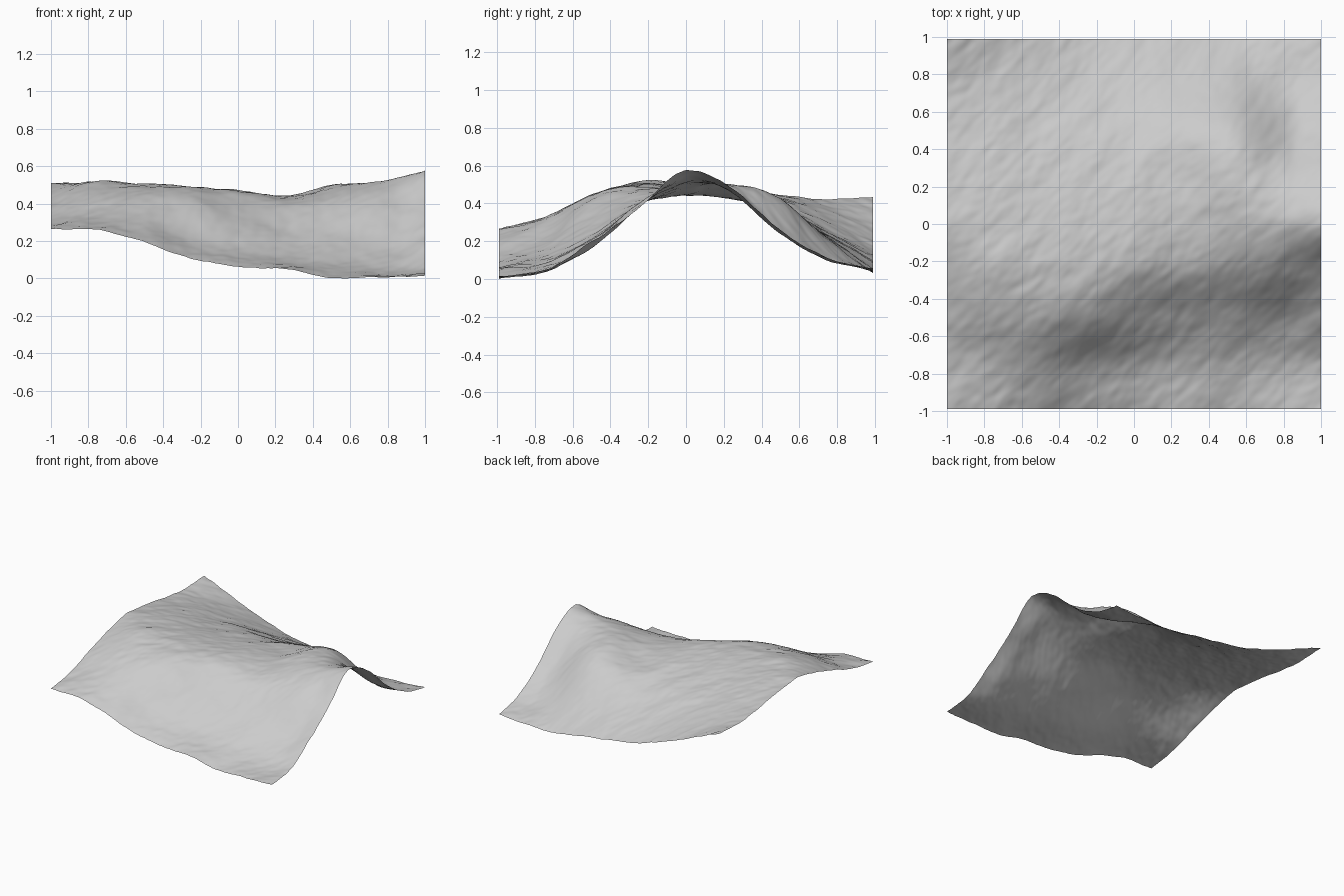
import bpy
import bmesh
from math import exp
from mathutils import Vector, noise

if "Cube" in bpy.data.objects:
    bpy.data.objects.remove(bpy.data.objects["Cube"])

# Hill cross-sections from left (x=-1) to right (x=1); heights run front to back
SECTIONS = [
    [.27, .315, .39, .47, .515, .49, .45, .43, .44],
    [.27, .335, .45, .52, .515, .48, .43, .37, .335],
    [.20, .315, .455, .508, .50, .455, .39, .31, .24],
    [.115, .225, .43, .495, .48, .44, .375, .26, .16],
    [.07, .155, .33, .46, .475, .44, .36, .24, .12],
    [.055, .115, .25, .41, .445, .435, .40, .235, .08],
    [.01, .08, .22, .40, .485, .50, .425, .215, .045],
    [.015, .05, .19, .41, .525, .475, .315, .13, .045],
    [.02, .06, .205, .39, .583, .49, .275, .125, .065],
]
# Local gullies and humps: x, y, radius x, radius y, height
BUMPS = [
    (.87, .47, .10, .28, -.04),
    (.87, -.40, .09, .30, -.02),
    (.62, .45, .12, .22, .02),
]
N = 150
HALF_X, HALF_Y = 1.0, 0.99


def spline(values, t):
    """Smooth curve through evenly spaced values, t from 0 to 1."""
    last = len(values) - 1
    i = min(int(t * last), last - 1)
    f = t * last - i
    b, c = values[i], values[i + 1]
    a = values[i - 1] if i > 0 else 2 * b - c
    d = values[i + 2] if i + 2 <= last else 2 * c - b
    return b + .5 * f * (c - a + f * (2*a - 5*b + 4*c - d + f * (3*(b - c) + d - a)))


def roughness(x, y):
    """Small diagonal erosion streaks."""
    p = Vector((2.2 * (x + y), 5 * (x - y), 0.3))
    return .007 * noise.noise(p) + .005 * noise.noise(p * 2.3) + .003 * noise.noise(p * 5)


def bumps(x, y):
    return sum(h * exp(-((x - cx) / rx) ** 2 - ((y - cy) / ry) ** 2)
               for cx, cy, rx, ry, h in BUMPS)


# Terrain sheet, raised from a flat grid
bm = bmesh.new()
bmesh.ops.create_grid(bm, x_segments=N, y_segments=N, size=1)
for v in bm.verts:
    x, y = v.co.x, v.co.y
    u = min(max((x + 1) / 2, 0), 1)
    w = min(max((y + 1) / 2, 0), 1)
    z = spline([spline(s, w) for s in SECTIONS], u) + roughness(x, y) + bumps(x, y)
    v.co = (x * HALF_X, y * HALF_Y, z)

# Rest the lowest point on the ground plane
low = min(v.co.z for v in bm.verts)
for v in bm.verts:
    v.co.z -= low
for f in bm.faces:
    f.smooth = True

mesh = bpy.data.meshes.new("terrain")
bm.to_mesh(mesh)
bm.free()
terrain = bpy.data.objects.new("terrain", mesh)
bpy.context.collection.objects.link(terrain)
